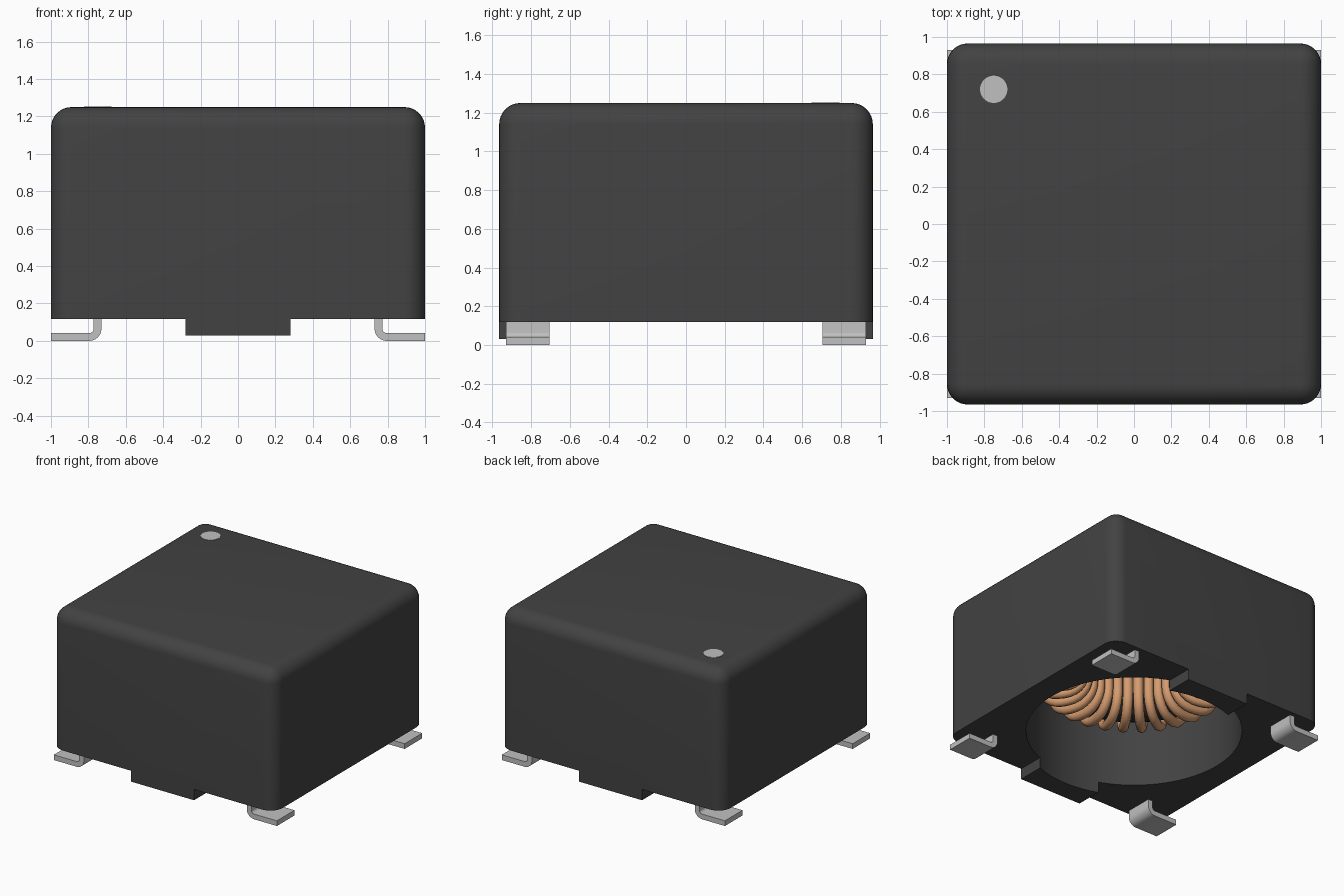
import bpy, bmesh, math

cube = bpy.data.objects.get("Cube")
if cube:
    bpy.data.objects.remove(cube, do_unlink=True)


def material(name, rgb):
    m = bpy.data.materials.new(name)
    m.use_nodes = True
    m.diffuse_color = (*rgb, 1)
    m.node_tree.nodes["Principled BSDF"].inputs["Base Color"].default_value = (*rgb, 1)
    return m


BLACK = material("black plastic", (0.055, 0.055, 0.055))
METAL = material("tinned metal", (0.53, 0.53, 0.53))
MARK = material("light grey mark", (0.53, 0.53, 0.53))
COPPER = material("copper wire", (0.66, 0.33, 0.16))
CORE = material("dark core", (0.03, 0.03, 0.03))


def add_object(name, bm, mat=None, smooth=True):
    bmesh.ops.recalc_face_normals(bm, faces=bm.faces)
    mesh = bpy.data.meshes.new(name)
    bm.to_mesh(mesh)
    bm.free()
    ob = bpy.data.objects.new(name, mesh)
    bpy.context.collection.objects.link(ob)
    if mat:
        mesh.materials.append(mat)
    if smooth:
        smooth_shade(ob)
    return ob


def activate(ob):
    bpy.ops.object.select_all(action='DESELECT')
    ob.select_set(True)
    bpy.context.view_layer.objects.active = ob


def smooth_shade(ob):
    activate(ob)
    bpy.ops.object.shade_smooth_by_angle(angle=math.radians(35))


def box(x0, x1, y0, y1, z0, z1):
    bm = bmesh.new()
    bmesh.ops.create_cube(bm, size=1)
    for v in bm.verts:
        v.co = (x0 + (v.co.x + 0.5) * (x1 - x0), y0 + (v.co.y + 0.5) * (y1 - y0),
                z0 + (v.co.z + 0.5) * (z1 - z0))
    return bm


def cylinder(r, z0, z1, segments, x=0, y=0):
    bm = bmesh.new()
    bmesh.ops.create_cone(bm, cap_ends=True, segments=segments, radius1=r, radius2=r, depth=z1 - z0)
    bmesh.ops.translate(bm, verts=bm.verts, vec=(x, y, (z0 + z1) / 2))
    return bm


def cut(ob, cutter):
    cutter.hide_render = True
    mod = ob.modifiers.new("cut", 'BOOLEAN')
    mod.operation = 'DIFFERENCE'
    mod.solver = 'EXACT'
    mod.object = cutter
    activate(ob)
    bpy.ops.object.modifier_apply(modifier=mod.name)
    bpy.data.objects.remove(cutter, do_unlink=True)


# Housing: rounded block, side undercuts leave the two foot tabs, round cavity below
BASE, TOP, HALF_Y = 0.118, 1.25, 0.965
bm = box(-1, 1, -HALF_Y, HALF_Y, 0.03, TOP)
rounded = [e for e in bm.edges if max(v.co.z for v in e.verts) > 1]
bmesh.ops.bevel(bm, geom=rounded, offset=0.11, segments=8, profile=0.5, affect='EDGES')
housing = add_object("housing", bm, BLACK, smooth=False)
for s in (-1, 1):
    xs = sorted((s * 0.282, s * 1.3))
    cut(housing, add_object("undercut", box(*xs, -1.3, 1.3, -0.2, BASE), smooth=False))
cut(housing, add_object("cavity", cylinder(0.8, -0.2, 1.17, 96), smooth=False))
smooth_shade(housing)

# Orientation dot on the top
add_object("orientation_dot", cylinder(0.073, TOP - 0.003, TOP + 0.003, 48, -0.75, 0.72), MARK)

# Four bent leads: L profile with a rounded elbow, extruded along y
T, R, X0 = 0.042, 0.065, 0.73
arc = [math.radians(270 - 90 * i / 6) for i in range(7)]
elbow = [(X0 + R + r * math.cos(a), R + r * math.sin(a))
         for r, angles in ((R, arc), (R - T, arc[::-1])) for a in angles]
profile = [(1, 0)] + elbow[:7] + [(X0, 0.16), (X0 + T, 0.16)] + elbow[7:] + [(1, T)]
for sx, side in ((-1, "right"), (1, "left")):
    for sy, end in ((-1, "front"), (1, "back")):
        bm = bmesh.new()
        face = bm.faces.new([bm.verts.new((sx * x, sy * 0.705, z)) for x, z in profile])
        new = bmesh.ops.extrude_face_region(bm, geom=[face])["geom"]
        bmesh.ops.translate(bm, verts=[g for g in new if isinstance(g, bmesh.types.BMVert)],
                            vec=(0, sy * 0.225, 0))
        add_object(f"lead_{end}_{side}", bm, METAL)


def rounded_section(r0, r1, z0, z1, c, steps=6):
    # Closed rounded rectangle in the radius / height plane
    pts = []
    for k, (r, z) in enumerate(((r1 - c, z1 - c), (r0 + c, z1 - c), (r0 + c, z0 + c), (r1 - c, z0 + c))):
        for i in range(steps + 1):
            a = math.pi / 2 * (k + i / steps)
            pts.append((r + c * math.cos(a), z + c * math.sin(a)))
    return pts


# Ring core: rounded section swept around the vertical axis
bm = bmesh.new()
N = 64
rings = []
for i in range(N):
    a = 2 * math.pi * i / N
    rings.append([bm.verts.new((r * math.cos(a), r * math.sin(a), z))
                  for r, z in rounded_section(0.41, 0.69, 0.54, 1.07, 0.12)])
for i in range(N):
    p, q = rings[i], rings[(i + 1) % N]
    for j in range(len(p)):
        k = (j + 1) % len(p)
        bm.faces.new((p[j], p[k], q[k], q[j]))
add_object("ring_core", bm, CORE)

# Copper winding: one round wire loop per turn
TURNS = 30
curve = bpy.data.curves.new("winding", 'CURVE')
curve.dimensions = '3D'
curve.bevel_depth = 0.038
curve.bevel_resolution = 2
section = rounded_section(0.37, 0.735, 0.50, 1.11, 0.16)
for t in range(TURNS):
    a = 2 * math.pi * t / TURNS + math.radians(57)
    spline = curve.splines.new('POLY')
    spline.points.add(len(section) - 1)
    for p, (r, z) in zip(spline.points, section):
        p.co = (r * math.cos(a), r * math.sin(a), z, 1)
    spline.use_cyclic_u = True
    spline.use_smooth = True
curve.materials.append(COPPER)
winding = bpy.data.objects.new("winding", curve)
bpy.context.collection.objects.link(winding)
